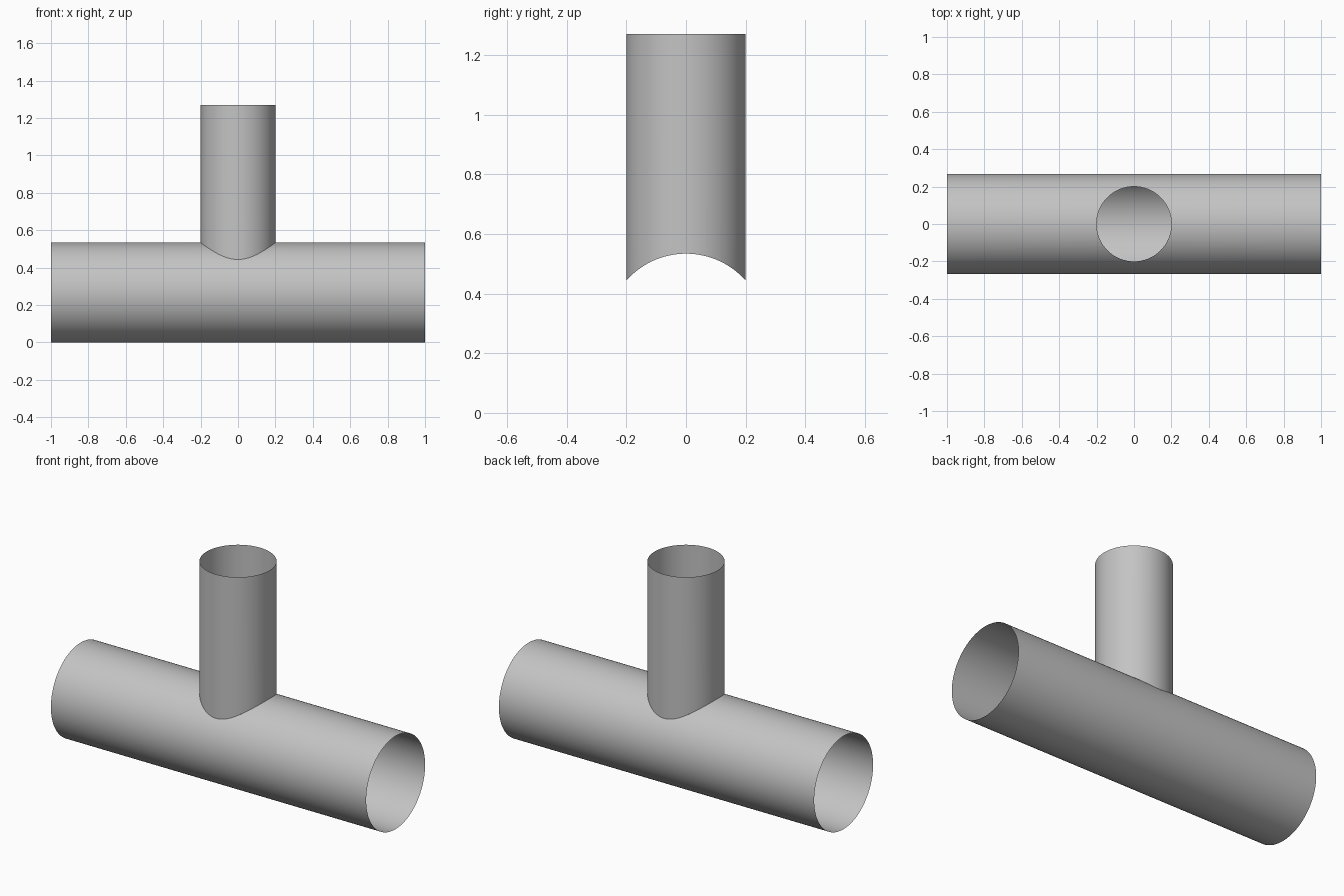
import bpy, bmesh, math
from mathutils import Matrix

if "Cube" in bpy.data.objects:
    bpy.data.objects.remove(bpy.data.objects["Cube"], do_unlink=True)

MAIN_R, BRANCH_R, TOP, SIDES = 0.267, 0.2, 1.27, 128

grey = bpy.data.materials.new("plain grey")
grey.use_nodes = True
colour = (0.55, 0.55, 0.55, 1)
grey.diffuse_color = colour
grey.node_tree.nodes["Principled BSDF"].inputs["Base Color"].default_value = colour


def cylinder(name, radius, length, matrix, capped):
    bm = bmesh.new()
    bmesh.ops.create_cone(bm, cap_ends=capped, segments=SIDES, radius1=radius,
                          radius2=radius, depth=length, matrix=matrix)
    mesh = bpy.data.meshes.new(name)
    bm.to_mesh(mesh)
    bm.free()
    mesh.materials.append(grey)
    obj = bpy.data.objects.new(name, mesh)
    bpy.context.collection.objects.link(obj)
    return obj


def edit(obj, action):
    bm = bmesh.new()
    bm.from_mesh(obj.data)
    action(bm)
    bm.to_mesh(obj.data)
    bm.free()


# Main pipe along x, with a round opening cut in its top
lying = Matrix.Translation((0, 0, MAIN_R)) @ Matrix.Rotation(math.pi / 2, 4, "Y")
upright = Matrix.Translation((0, 0, (MAIN_R + TOP) / 2))
main = cylinder("main_pipe", MAIN_R, 2, lying, True)
cutter = cylinder("opening_cutter", BRANCH_R, TOP - MAIN_R, upright, True)
cutter.hide_render = True
cut = main.modifiers.new("opening", "BOOLEAN")
cut.operation, cut.solver, cut.object = "DIFFERENCE", "EXACT", cutter
bpy.context.view_layer.objects.active = main
bpy.ops.object.modifier_apply(modifier=cut.name)
bpy.data.objects.remove(cutter, do_unlink=True)


def keep_shell(bm):
    # Drop end caps and the walls of the cut, leaving the thin pipe skin
    inner = []
    for face in bm.faces:
        c = face.calc_center_median()
        radial = abs(face.normal.x) < 0.5
        on_skin = all(abs(math.hypot(v.co.y, v.co.z - MAIN_R) - MAIN_R) < 0.002
                      for v in face.verts)
        if not (radial and on_skin) and (
                not on_skin or abs(c.x) > 0.99):
            inner.append(face)
    bmesh.ops.delete(bm, geom=inner, context="FACES")


edit(main, keep_shell)

# Branch pipe, its lower rim fitted to the main pipe's curve
branch = cylinder("branch_pipe", BRANCH_R, TOP - MAIN_R, upright, False)


def fit_rim(bm):
    for v in bm.verts:
        if v.co.z < TOP / 2:
            v.co.z = MAIN_R + math.sqrt(MAIN_R ** 2 - v.co.y ** 2)


edit(branch, fit_rim)

# Smooth walls with sharp edges
for obj in (main, branch):
    bpy.ops.object.select_all(action="DESELECT")
    obj.select_set(True)
    bpy.context.view_layer.objects.active = obj
    bpy.ops.object.shade_smooth_by_angle(angle=math.radians(30))
